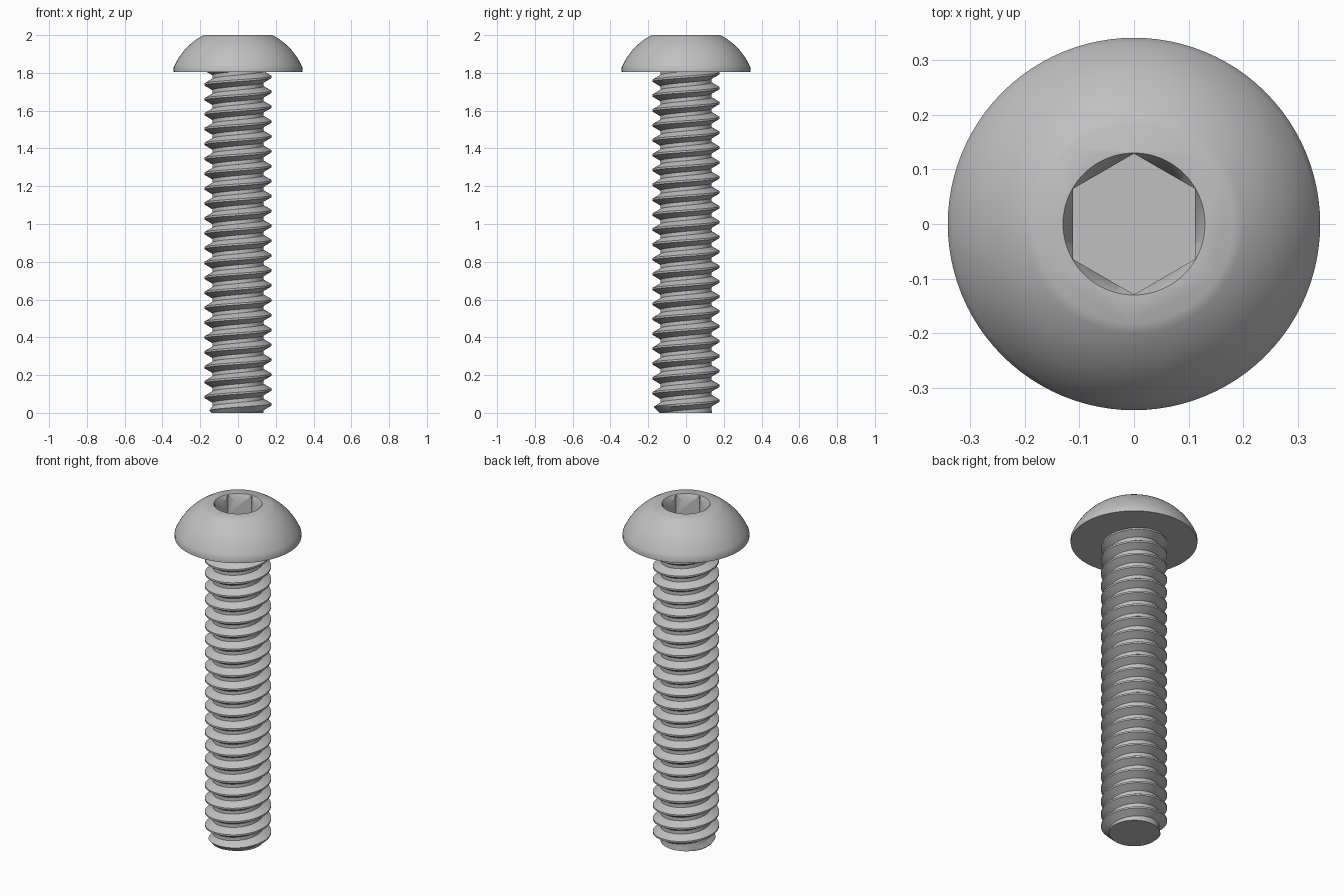
import bpy, bmesh
from math import sin, cos, pi, sqrt

cube = bpy.data.objects.get("Cube")
if cube:
    bpy.data.objects.remove(cube, do_unlink=True)

steel = bpy.data.materials.new("grey_steel")
steel.use_nodes = True
colour = (0.53, 0.53, 0.53, 1)
steel.diffuse_color = colour
steel.node_tree.nodes["Principled BSDF"].inputs["Base Color"].default_value = colour

HEAD_BASE, TOP = 1.805, 2.0
PITCH, CREST, ROOT = 0.0788, 0.178, 0.136


def finish(name, bm):
    bmesh.ops.recalc_face_normals(bm, faces=bm.faces)
    mesh = bpy.data.meshes.new(name)
    bm.to_mesh(mesh)
    bm.free()
    mesh.materials.append(steel)
    obj = bpy.data.objects.new(name, mesh)
    bpy.context.collection.objects.link(obj)
    return obj


def select(obj):
    bpy.ops.object.select_all(action='DESELECT')
    obj.select_set(True)
    bpy.context.view_layer.objects.active = obj


def smooth(obj):
    select(obj)
    bpy.ops.object.shade_smooth_by_angle(angle=pi / 6)


def lathe(name, profile, sides):
    """Closed solid: rings of (radius, z) with flat caps at both ends."""
    bm = bmesh.new()
    turn = [2 * pi * i / sides + pi / 2 for i in range(sides)]
    rings = [[bm.verts.new((r * cos(a), r * sin(a), z)) for a in turn]
             for r, z in profile]
    for low, high in zip(rings, rings[1:]):
        for i in range(sides):
            j = (i + 1) % sides
            bm.faces.new((low[i], low[j], high[j], high[i]))
    bm.faces.new(rings[0][::-1])
    bm.faces.new(rings[-1])
    return finish(name, bm)


# Domed head: short vertical rim, then a shallow arc up to the flat top
r0, z0, r1, z1, bulge = 0.341, 1.828, 0.182, TOP, 0.021
dr, dz = r1 - r0, z1 - z0
chord = sqrt(dr * dr + dz * dz)
profile = [(r0, HEAD_BASE)]
for i in range(13):
    t = i / 12
    out = 4 * bulge * t * (1 - t)
    profile.append((r0 + dr * t + out * dz / chord, z0 + dz * t - out * dr / chord))
head = lathe("head", profile, 96)

# Hexagonal socket with a conical lead-in
hexagon = lathe("socket_cutter", [(0.129, 1.885), (0.129, 2.05)], 6)
cone = lathe("lead_in_cutter", [(0.09, 1.92), (0.15, 2.04)], 96)
for cutter in (hexagon, cone):
    cutter.hide_render = True
    select(head)
    cut = head.modifiers.new("cut", 'BOOLEAN')
    cut.operation = 'DIFFERENCE'
    cut.solver = 'EXACT'
    cut.object = cutter
    bpy.ops.object.modifier_apply(modifier=cut.name)
    bpy.data.objects.remove(cutter, do_unlink=True)
smooth(head)

# Threaded shank: a helical strip, trimmed flat at both ends
STEPS = 64
tooth = [(CREST, -0.0625), (CREST, 0.0625), (ROOT, 0.375), (ROOT, 0.625), (CREST, 0.9375)]
turns = int(HEAD_BASE / PITCH) + 5
bm = bmesh.new()
previous = None
for i in range(turns * STEPS + 1):
    a = 2 * pi * i / STEPS
    row = []
    for r, offset in tooth:
        z = 0.045 + PITCH * (i / STEPS - 3 + offset)
        r = min(r, 0.14 + max(z, 0))       # chamfered tip
        row.append(bm.verts.new((r * cos(a), r * sin(a), z)))
    if previous:
        for k in range(len(tooth) - 1):
            bm.faces.new((previous[k], row[k], row[k + 1], previous[k + 1]))
    previous = row
bmesh.ops.remove_doubles(bm, verts=bm.verts, dist=0.0001)
for height, direction in ((0, -1), (HEAD_BASE + 0.005, 1)):
    cut = bmesh.ops.bisect_plane(bm, geom=bm.verts[:] + bm.edges[:] + bm.faces[:],
                                 plane_co=(0, 0, height), plane_no=(0, 0, direction),
                                 clear_outer=True)
    rim = [e for e in cut["geom_cut"] if isinstance(e, bmesh.types.BMEdge)]
    bmesh.ops.triangle_fill(bm, edges=rim, use_beauty=True)
smooth(finish("threaded_shank", bm))
